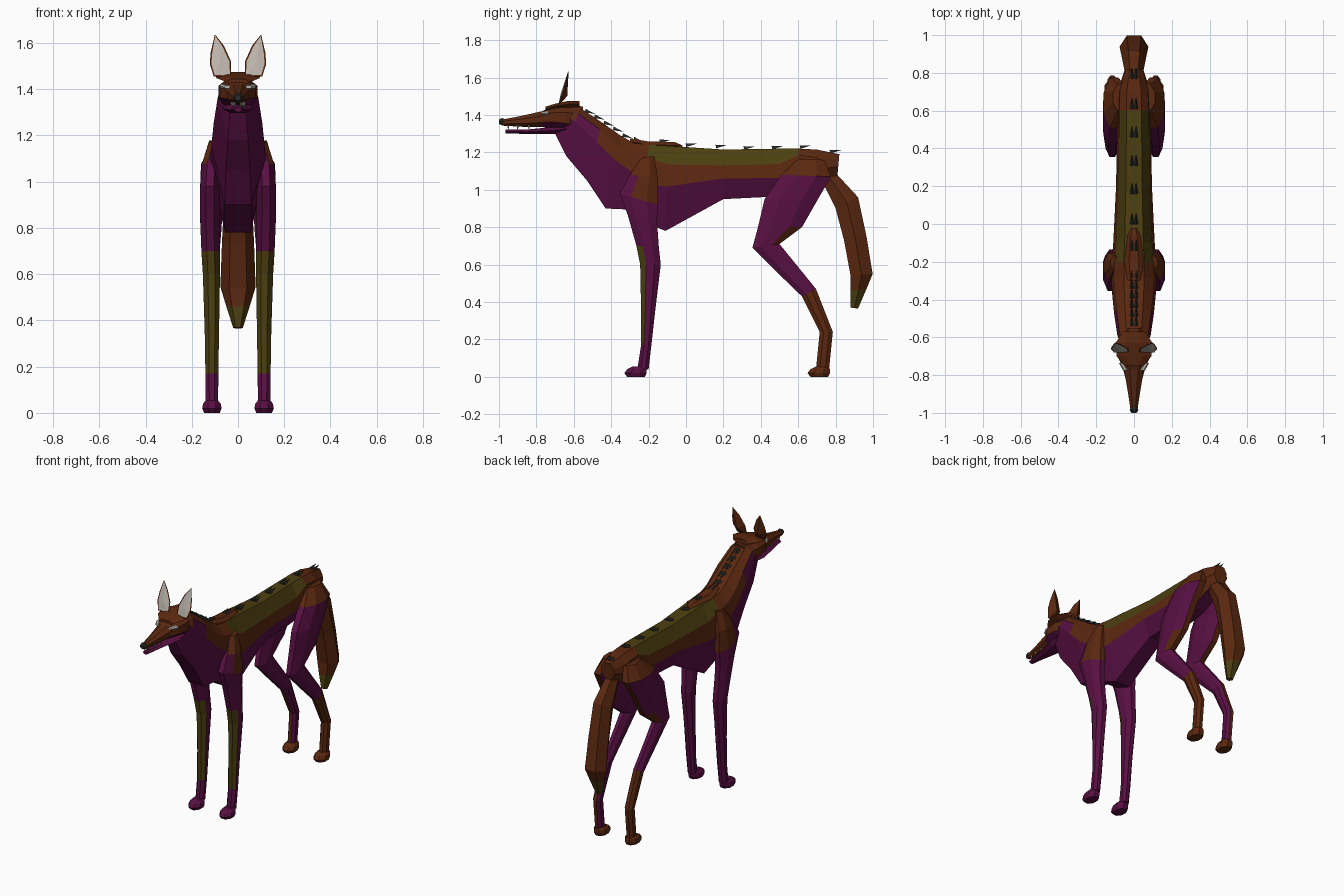
import bpy, bmesh, math
from mathutils import Vector

COLOURS = {
    "rust_brown": (0.105, 0.021, 0.005), "plum": (0.098, 0.005, 0.056),
    "olive": (0.072, 0.050, 0.005), "charcoal": (0.022, 0.026, 0.022),
    "pale_grey": (0.50, 0.46, 0.41)}
MATS = []
for mat_name, rgb in COLOURS.items():
    m = bpy.data.materials.new(mat_name)
    m.diffuse_color = (*rgb, 1)
    MATS.append(m)
BROWN, PLUM, OLIVE, DARK, PALE = range(5)


def finish(name, bm):
    me = bpy.data.meshes.new(name)
    bm.to_mesh(me)
    bm.free()
    for m in MATS:
        me.materials.append(m)
    ob = bpy.data.objects.new(name, me)
    bpy.context.collection.objects.link(ob)
    return ob


def oval(n):
    """Section running from end a (u=0) to end b (u=1), half width 1."""
    k = 1 / math.cos(math.pi / n)
    a = [2 * math.pi * (i + 0.5) / n for i in range(n)]
    return [(0.5 - 0.5 * k * math.cos(t), k * math.sin(t)) for t in a]


def loft(name, stations, section, colour):
    """Station: (ya, za, yb, zb, x centre, half width, ...)."""
    bm = bmesh.new()
    rings = []
    for s in stations:
        ya, za, yb, zb, xc, hx = s[:6]
        pts = section(s) if callable(section) else section
        rings.append([bm.verts.new((xc + hx * v, ya + (yb - ya) * u, za + (zb - za) * u))
                      for u, v in pts])
    n = len(rings[0])
    tags = {}
    for i in range(len(rings) - 1):
        for k in range(n):
            f = bm.faces.new((rings[i][k], rings[i][(k + 1) % n],
                              rings[i + 1][(k + 1) % n], rings[i + 1][k]))
            tags[f] = (i, k)
    for i, r in ((0, rings[0]), (len(rings) - 2, rings[-1])):
        tags[bm.faces.new(r)] = (i, -1)
    bmesh.ops.recalc_face_normals(bm, faces=bm.faces)
    for f, (i, k) in tags.items():
        f.material_index = colour(f.calc_center_median(), f.normal, i, k)
    return finish(name, bm)


def plain(mat):
    return lambda c, n, i, k: mat


OCT, HEX = oval(8), oval(6)

# Torso and neck: back ridge, flank and belly bands (last two values are band heights)
TORSO = [
    (0.82, 1.19, 0.81, 1.08, 0, 0.05, 0.3, 0.6),
    (0.70, 1.215, 0.72, 1.04, 0, 0.085, 0.25, 0.6),
    (0.60, 1.22, 0.61, 0.985, 0, 0.09, 0.15, 0.6),
    (0.50, 1.22, 0.50, 0.965, 0, 0.09, 0.32, 0.62),
    (0.20, 1.215, 0.20, 0.95, 0, 0.095, 0.32, 0.58),
    (-0.10, 1.235, -0.11, 0.78, 0, 0.11, 0.22, 0.48),
    (-0.20, 1.24, -0.23, 0.83, 0, 0.12, 0.16, 0.50),
    (-0.28, 1.25, -0.32, 0.895, 0, 0.12, 0.16, 0.42),
    (-0.35, 1.29, -0.43, 0.90, 0, 0.115, 0.15, 0.34),
    (-0.45, 1.36, -0.53, 1.05, 0, 0.105, 0.12, 0.34),
    (-0.57, 1.44, -0.64, 1.18, 0, 0.088, 0.12, 0.30),
    (-0.60, 1.45, -0.70, 1.30, 0, 0.07, 0.2, 0.35)]


def torso_section(s):
    f1, f2 = s[6:]
    half = [(0, 0.45), (f1, 0.87), (f2, 1), (1, 0.5)]
    return half + [(u, -v) for u, v in reversed(half)]


def torso_colour(c, n, i, k):
    if i < 2 and k != 3:
        return BROWN
    if k in (2, 3, 4):
        return PLUM
    if k in (0, 6, 7) and i < 6:
        return OLIVE
    return PLUM if i == 9 and k in (1, 5) else BROWN


loft("torso_and_neck", TORSO, torso_section, torso_colour)

# Head
loft("skull_and_snout", [
    (-0.55, 1.445, -0.57, 1.30, 0, 0.06), (-0.64, 1.455, -0.65, 1.315, 0, 0.085),
    (-0.72, 1.445, -0.72, 1.33, 0, 0.078), (-0.77, 1.42, -0.77, 1.335, 0, 0.053),
    (-0.88, 1.395, -0.88, 1.337, 0, 0.034), (-0.985, 1.375, -0.985, 1.343, 0, 0.018)],
    OCT, lambda c, n, i, k: PLUM if c.z < 1.36 and c.y > -0.76 else BROWN)
loft("lower_jaw", [
    (-0.58, 1.36, -0.60, 1.30, 0, 0.055), (-0.72, 1.335, -0.72, 1.298, 0, 0.06),
    (-0.85, 1.322, -0.85, 1.298, 0, 0.032), (-0.965, 1.322, -0.965, 1.302, 0, 0.015)],
    HEX, plain(PLUM))
loft("brow_ridge", [
    (-0.57, 1.475, -0.57, 1.44, 0, 0.05), (-0.63, 1.475, -0.63, 1.44, 0, 0.085),
    (-0.70, 1.46, -0.70, 1.435, 0, 0.08), (-0.75, 1.445, -0.75, 1.42, 0, 0.045)],
    HEX, plain(BROWN))
loft("nose", [
    (-0.972, 1.38, -0.972, 1.35, 0, 0.016), (-0.985, 1.383, -0.985, 1.345, 0, 0.02),
    (-1.0, 1.375, -1.0, 1.352, 0, 0.012)], HEX, plain(DARK))


def spike(name, base, tip, r, mat, sides=4):
    """Thin pyramid from base to tip."""
    base, tip = Vector(base), Vector(tip)
    bm = bmesh.new()
    bmesh.ops.create_cone(bm, cap_ends=True, segments=sides, radius1=r, radius2=0,
                          depth=(tip - base).length)
    q = (tip - base).to_track_quat('Z', 'Y')
    for v in bm.verts:
        v.co = q @ v.co + (base + tip) / 2
    for f in bm.faces:
        f.material_index = mat
    return finish(name, bm)


def ear(side, s):
    outline = [(0.03, 1.455), (0.03, 1.52), (0.062, 1.59), (0.10, 1.637),
               (0.118, 1.56), (0.122, 1.51), (0.105, 1.455)]
    bm = bmesh.new()
    rim = [bm.verts.new((s * x, -0.685 + 0.3 * (z - 1.455) + 0.12 * abs(x - 0.075), z))
           for x, z in outline]
    back = bm.verts.new((s * 0.075, -0.635, 1.50))
    front = bm.verts.new((s * 0.078, -0.668, 1.52))
    cup = []
    for a, b in zip(rim, rim[1:] + rim[:1]):
        bm.faces.new((a, b, back))
        cup.append(bm.faces.new((b, a, front)))
    bmesh.ops.recalc_face_normals(bm, faces=bm.faces)
    bmesh.ops.inset_region(bm, faces=cup, thickness=0.007)
    for f in cup:
        f.material_index = PALE
    finish(side + "_ear", bm)


def foot(name, xc, y0, y1, mat):
    loft(name, [(y0 + 0.015, 0, y1 - 0.01, 0, xc, 0.034),
                (y0, 0.02, y1, 0.02, xc, 0.042),
                (y0 + 0.015, 0.04, y1, 0.04, xc, 0.038),
                (y0 + 0.045, 0.055, y1 - 0.01, 0.055, xc, 0.026)], OCT, plain(mat))


# Legs: each row is front edge, rear edge, x centre, half width
FORELEG = [
    (-0.24, 1.17, -0.17, 1.18, 0.09, 0.035), (-0.30, 1.08, -0.15, 1.06, 0.117, 0.04),
    (-0.355, 0.98, -0.15, 0.92, 0.122, 0.042), (-0.31, 0.86, -0.155, 0.83, 0.122, 0.042),
    (-0.265, 0.70, -0.145, 0.69, 0.118, 0.04), (-0.245, 0.60, -0.135, 0.60, 0.115, 0.037),
    (-0.24, 0.35, -0.165, 0.35, 0.113, 0.031), (-0.24, 0.17, -0.185, 0.17, 0.113, 0.028),
    (-0.26, 0.04, -0.20, 0.04, 0.113, 0.027)]
HINDLEG = [
    (0.60, 1.165, 0.74, 1.16, 0.07, 0.04), (0.51, 1.08, 0.775, 1.07, 0.105, 0.055),
    (0.42, 0.95, 0.70, 0.94, 0.115, 0.05), (0.385, 0.80, 0.62, 0.80, 0.115, 0.044),
    (0.355, 0.69, 0.50, 0.71, 0.115, 0.035), (0.47, 0.575, 0.565, 0.63, 0.115, 0.03),
    (0.62, 0.43, 0.695, 0.47, 0.115, 0.027), (0.715, 0.24, 0.785, 0.24, 0.115, 0.026),
    (0.695, 0.04, 0.765, 0.04, 0.115, 0.025)]

for side, s in (("left", -1), ("right", 1)):
    def foreleg_colour(c, n, i, k):
        if 0.17 < c.z < 0.7 and n.y < -0.35:
            return OLIVE
        return BROWN if c.z > 0.9 and c.y > -0.27 and n.x * s > -0.3 else PLUM

    def hindleg_colour(c, n, i, k):
        outer = n.x * s > -0.3
        if i >= 6:
            return BROWN if outer else PLUM
        if i < 1:
            return BROWN
        return BROWN if i < 4 and (n.y > 0.35 and outer) else PLUM

    def mirrored(rows):
        return [(*r[:4], s * r[4], r[5]) for r in rows]

    loft(side + "_foreleg", mirrored(FORELEG), OCT, foreleg_colour)
    loft(side + "_hindleg", mirrored(HINDLEG), OCT, hindleg_colour)
    foot(side + "_forefoot", s * 0.113, -0.33, -0.21, PLUM)
    foot(side + "_hindfoot", s * 0.113, 0.65, 0.77, BROWN)
    ear(side, s)
    # Eyes and teeth
    loft(side + "_eye", [(-0.775, 1.417, -0.775, 1.403, s * 0.045, 0.012),
                         (-0.735, 1.422, -0.735, 1.402, s * 0.066, 0.012)], HEX, plain(PALE))
    for j, y in enumerate((-0.95, -0.90, -0.84)):
        x = s * (0.013 - (y + 0.95) * 0.12 + (y + 0.95) * 0.25)
        spike(f"{side}_tooth_{j}", (x, y, 1.345), (x, y, 1.315), 0.006, PALE)

# Tail with a differently coloured tip
loft("tail", [
    (0.72, 1.06, 0.80, 1.09, 0, 0.035), (0.80, 0.90, 0.92, 0.96, 0, 0.052),
    (0.845, 0.73, 0.965, 0.75, 0, 0.06), (0.88, 0.54, 0.998, 0.55, 0, 0.066),
    (0.88, 0.46, 0.965, 0.47, 0, 0.045), (0.88, 0.37, 0.92, 0.365, 0, 0.018)],
    HEX, lambda c, n, i, k: OLIVE if i == 4 else BROWN)

# Raised mane on the withers
loft("mane_ridge", [
    (-0.30, 1.275, -0.30, 1.24, 0, 0.03), (-0.20, 1.258, -0.20, 1.22, 0, 0.045),
    (-0.06, 1.255, -0.06, 1.22, 0, 0.03), (-0.02, 1.238, -0.02, 1.22, 0, 0.012)],
    HEX, plain(BROWN))

# Dark hair tufts down the neck and along the back
for j, (y, z) in enumerate([(-0.54, 1.42), (-0.49, 1.39), (-0.44, 1.357), (-0.39, 1.325),
                            (-0.34, 1.29), (-0.28, 1.27)]):
    for x in (-0.012, 0.012):
        spike(f"neck_tuft_{j}", (x, y, z), (x, y + 0.055, z - 0.015), 0.013, DARK, 3)
for j, (y, z) in enumerate([(-0.14, 1.255), (0.0, 1.235), (0.16, 1.228), (0.31, 1.22),
                            (0.46, 1.222), (0.61, 1.225), (0.77, 1.2)]):
    for x in (-0.011, 0.011):
        spike(f"back_tuft_{j}", (x, y, z), (x, y + 0.06, z + 0.012), 0.013, DARK, 3)
